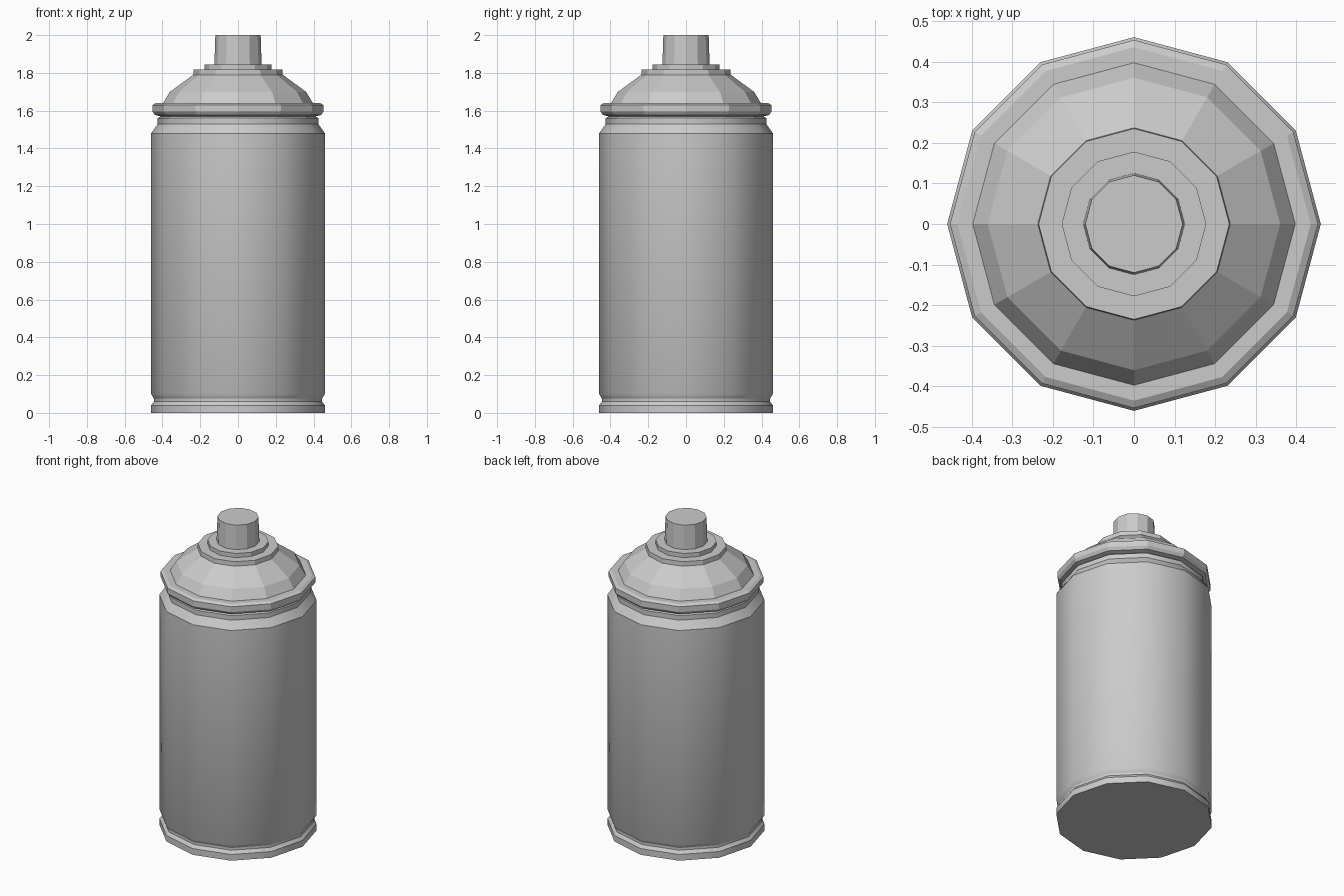
import bpy, bmesh
from math import sin, cos, tau, radians

if "Cube" in bpy.data.objects:
    bpy.data.objects.remove(bpy.data.objects["Cube"])

SIDES = 12


def lathe(name, profile, smooth=False):
    """Revolve (radius, z) points, listed bottom to top, into a 12-sided shell."""
    bm = bmesh.new()
    rings = []
    for r, z in profile:
        if r == 0:
            rings.append([bm.verts.new((0, 0, z))])
        else:
            rings.append([bm.verts.new((r * cos(tau * i / SIDES), r * sin(tau * i / SIDES), z))
                          for i in range(SIDES)])
    for low, high in zip(rings, rings[1:]):
        for i in range(SIDES):
            j = (i + 1) % SIDES
            if len(low) == 1:
                bm.faces.new((low[0], high[j], high[i]))
            elif len(high) == 1:
                bm.faces.new((low[i], low[j], high[0]))
            else:
                bm.faces.new((low[i], low[j], high[j], high[i]))
    mesh = bpy.data.meshes.new(name)
    bm.to_mesh(mesh)
    bm.free()
    ob = bpy.data.objects.new(name, mesh)
    bpy.context.collection.objects.link(ob)
    if smooth:
        bpy.ops.object.select_all(action='DESELECT')
        ob.select_set(True)
        bpy.context.view_layer.objects.active = ob
        bpy.ops.object.shade_smooth_by_angle(angle=radians(31))
    return ob


# Bottom rim with flat base and the groove above it
lathe("bottom_rim", [(0, 0), (0.46, 0), (0.46, 0.04), (0.445, 0.06), (0.445, 0.075)], True)

# Main cylinder with the shoulder tapering into the neck
lathe("can_body", [(0.445, 0.075), (0.46, 0.1), (0.46, 1.48), (0.425, 1.53), (0.425, 1.56)], True)

# Crimped ring around the top of the can
lathe("top_ring", [(0.425, 1.56), (0.41, 1.57), (0.44, 1.577), (0.453, 1.595),
                   (0.453, 1.63), (0.435, 1.64), (0.397, 1.64)])

# Faceted dome
lathe("dome", [(0.397, 1.64), (0.36, 1.7), (0.237, 1.79)])

# Stepped valve collar
lathe("valve_collar", [(0.237, 1.79), (0.235, 1.818), (0.178, 1.818),
                       (0.178, 1.845), (0.125, 1.845)])

# Spray button
lathe("spray_nozzle", [(0.125, 1.845), (0.12, 2.0), (0, 2.0)])
